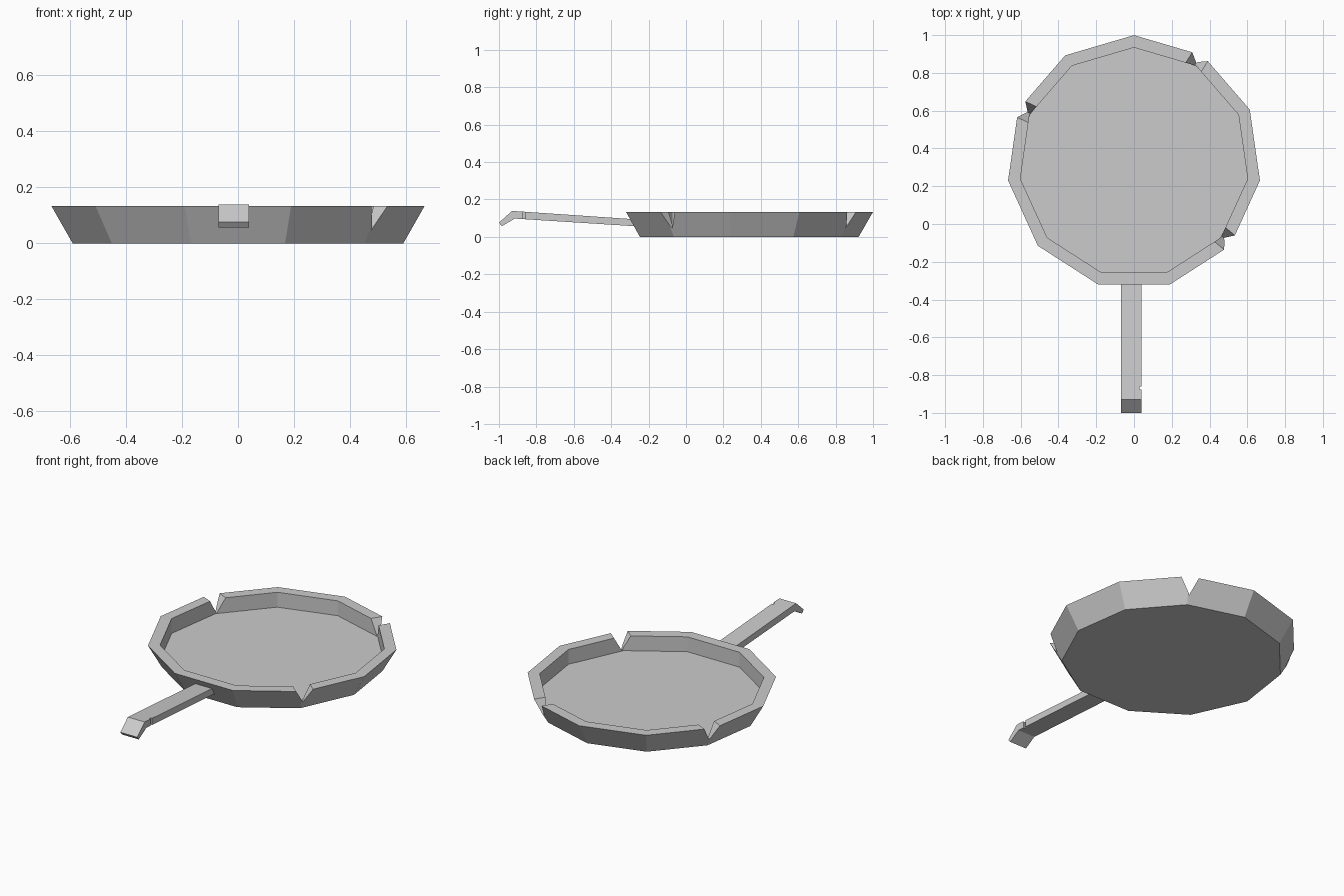
import bpy, math
from mathutils import Matrix

if "Cube" in bpy.data.objects:
    bpy.data.objects.remove(bpy.data.objects["Cube"])

CY = 0.326          # centre of the pan body
N = 11              # sides of the pan

metal = bpy.data.materials.new("plain grey")
metal.diffuse_color = (0.6, 0.6, 0.6, 1)
metal.use_nodes = True
metal.node_tree.nodes["Principled BSDF"].inputs["Base Color"].default_value = metal.diffuse_color


def make(name, verts, faces):
    me = bpy.data.meshes.new(name)
    me.from_pydata(verts, [], faces)
    me.materials.append(metal)
    ob = bpy.data.objects.new(name, me)
    bpy.context.collection.objects.link(ob)
    return ob


def prism(name, profile, a, b, matrix=Matrix()):
    """Extrude a (y, z) profile along x from a to b."""
    n = len(profile)
    verts = [matrix @ Matrix.Translation((x, y, z)).translation for x in (a, b) for y, z in profile]
    faces = [list(range(n))[::-1], list(range(n, 2 * n))]
    faces += [(i, (i + 1) % n, n + (i + 1) % n, n + i) for i in range(n)]
    ob = make(name, verts, faces)
    import bmesh
    bm = bmesh.new()
    bm.from_mesh(ob.data)
    bmesh.ops.recalc_face_normals(bm, faces=bm.faces)
    bm.to_mesh(ob.data)
    bm.free()
    return ob


def cut(target, cutter):
    mod = target.modifiers.new("cut", 'BOOLEAN')
    mod.operation = 'DIFFERENCE'
    mod.solver = 'EXACT'
    mod.object = cutter
    bpy.context.view_layer.objects.active = target
    bpy.ops.object.modifier_apply(modifier=mod.name)
    bpy.data.objects.remove(cutter)


# pan body: rings from the base, up the outside, down the inside to the floor
rings = [(0.597, 0), (0.6736, 0.133), (0.608, 0.133), (0.608, 0.045)]
verts, faces = [], []
for r, z in rings:
    for i in range(N):
        t = math.pi / 2 + 2 * math.pi * i / N
        verts.append((r * math.cos(t), CY + r * math.sin(t), z))
for k in range(len(rings) - 1):
    for i in range(N):
        j = (i + 1) % N
        faces.append((k * N + i, k * N + j, (k + 1) * N + j, (k + 1) * N + i))
faces.append(list(range(N))[::-1])
faces.append(list(range(3 * N, 4 * N)))
pan = make("pan_body", verts, faces)

# three V-shaped notches in the rim
for deg in (58.0, 154.8, -40.0):
    m = Matrix.Translation((0, CY, 0)) @ Matrix.Rotation(math.radians(deg), 4, 'Z')
    cut(pan, prism("notch_cutter", [(0, 0.047), (0.075, 0.183), (-0.075, 0.183)], 0.5, 0.8, m))

# handle with bent-down tip
handle = prism("handle", [(-0.27, 0.094), (-0.93, 0.139), (-1.0, 0.076), (-0.985, 0.057),
                          (-0.915, 0.098), (-0.27, 0.057)], -0.07, 0.04)

# small nick on the side of the handle
cut(handle, prism("nick_cutter", [(-0.875, 0), (-0.859, 0), (-0.859, 0.3), (-0.875, 0.3)], 0.03, 0.1))
